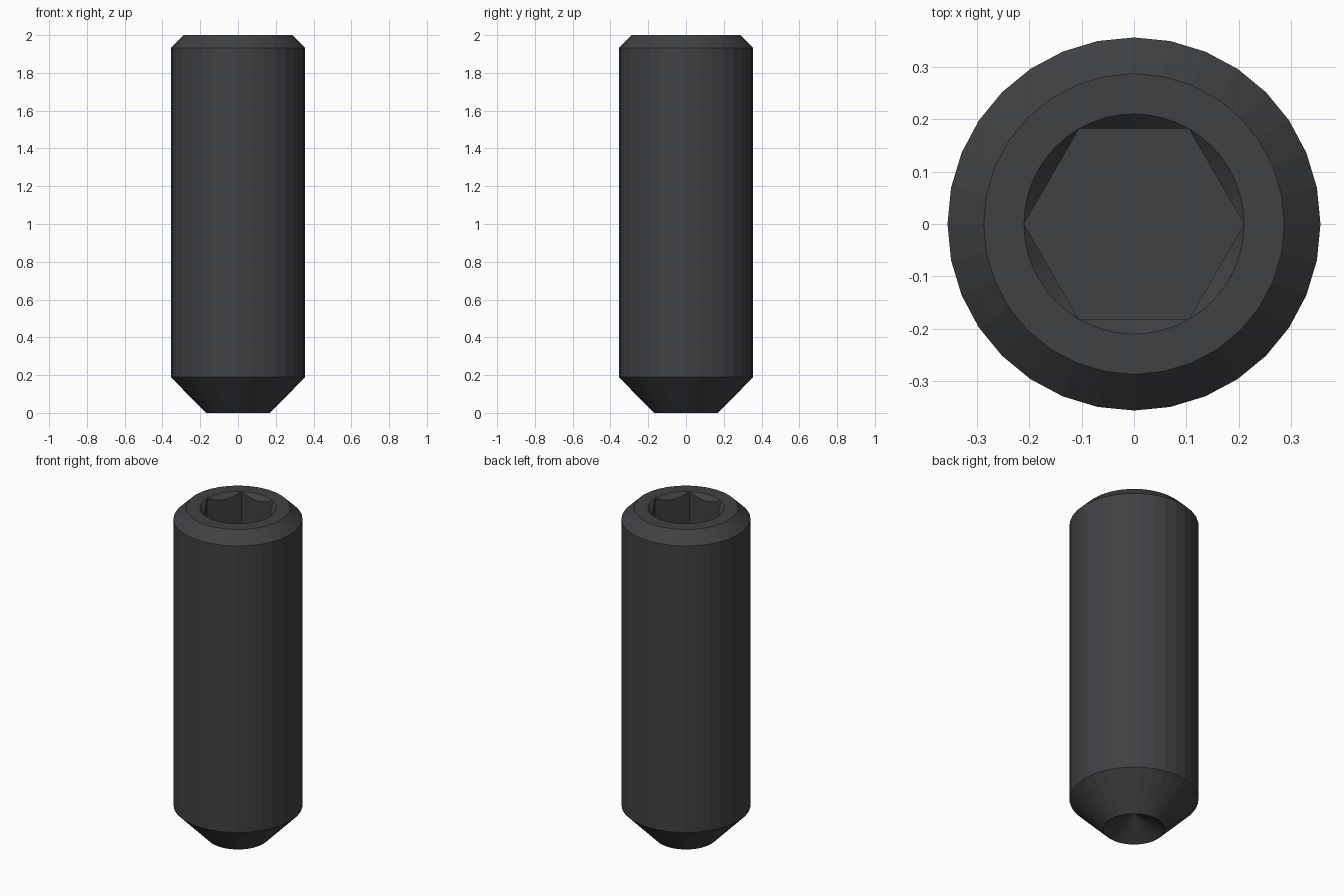
import bpy, bmesh
from math import sin, cos, tan, pi, radians

if "Cube" in bpy.data.objects:
    bpy.data.objects.remove(bpy.data.objects["Cube"])

SIDES, HOLE_SIDES = 32, 48
HOLE_R, SOCKET_FLOOR = 0.21, 1.57
APOTHEM = HOLE_R * cos(pi / 6)

bm = bmesh.new()


def ring(n, radius, height):
    """Closed vertex ring; radius and height are functions of the angle."""
    out = []
    for i in range(n):
        a = 2 * pi * i / n
        out.append(bm.verts.new((radius(a) * cos(a), radius(a) * sin(a), height(a))))
    return out


def circle(n, r, z):
    return ring(n, lambda a: r, lambda a: z)


def skin(a, b):
    n = len(a)
    for i in range(n):
        j = (i + 1) % n
        bm.faces.new((a[i], a[j], b[j], b[i]))


def loop_edges(verts):
    n = len(verts)
    return [bm.edges.get((verts[i], verts[(i + 1) % n])) for i in range(n)]


# Outer body: cup rim, point cone, shank, top chamfer
profile = [(0.17, 0), (0.356, 0.19), (0.356, 1.932), (0.287, 2.0)]
body = [circle(SIDES, r, z) for r, z in profile]
for lower, upper in zip(body, body[1:]):
    skin(lower, upper)

# Conical cup in the point
apex = bm.verts.new((0, 0, 0.17 / tan(radians(60))))
for i in range(SIDES):
    bm.faces.new((body[0][(i + 1) % SIDES], body[0][i], apex))


# Hex socket with 45 degree countersink cutting scallops into its walls
def hex_r(a):
    return APOTHEM / cos(a % (pi / 3) - pi / 6)


mouth = circle(HOLE_SIDES, HOLE_R, 2.0)
scallop = ring(HOLE_SIDES, hex_r, lambda a: 2.0 - (HOLE_R - hex_r(a)))
floor = ring(HOLE_SIDES, hex_r, lambda a: SOCKET_FLOOR)
skin(mouth, scallop)
skin(scallop, floor)
bm.faces.new(floor)

# Flat top annulus
bmesh.ops.bridge_loops(bm, edges=loop_edges(body[-1]) + loop_edges(mouth))

bmesh.ops.remove_doubles(bm, verts=bm.verts, dist=1e-5)
bmesh.ops.recalc_face_normals(bm, faces=bm.faces)

mesh = bpy.data.meshes.new("set_screw")
bm.to_mesh(mesh)
bm.free()
screw = bpy.data.objects.new("set_screw", mesh)
bpy.context.collection.objects.link(screw)

# Black oxide finish
mat = bpy.data.materials.new("black_steel")
mat.diffuse_color = (0.05, 0.053, 0.057, 1)
mat.use_nodes = True
mat.node_tree.nodes["Principled BSDF"].inputs["Base Color"].default_value = mat.diffuse_color
mesh.materials.append(mat)
